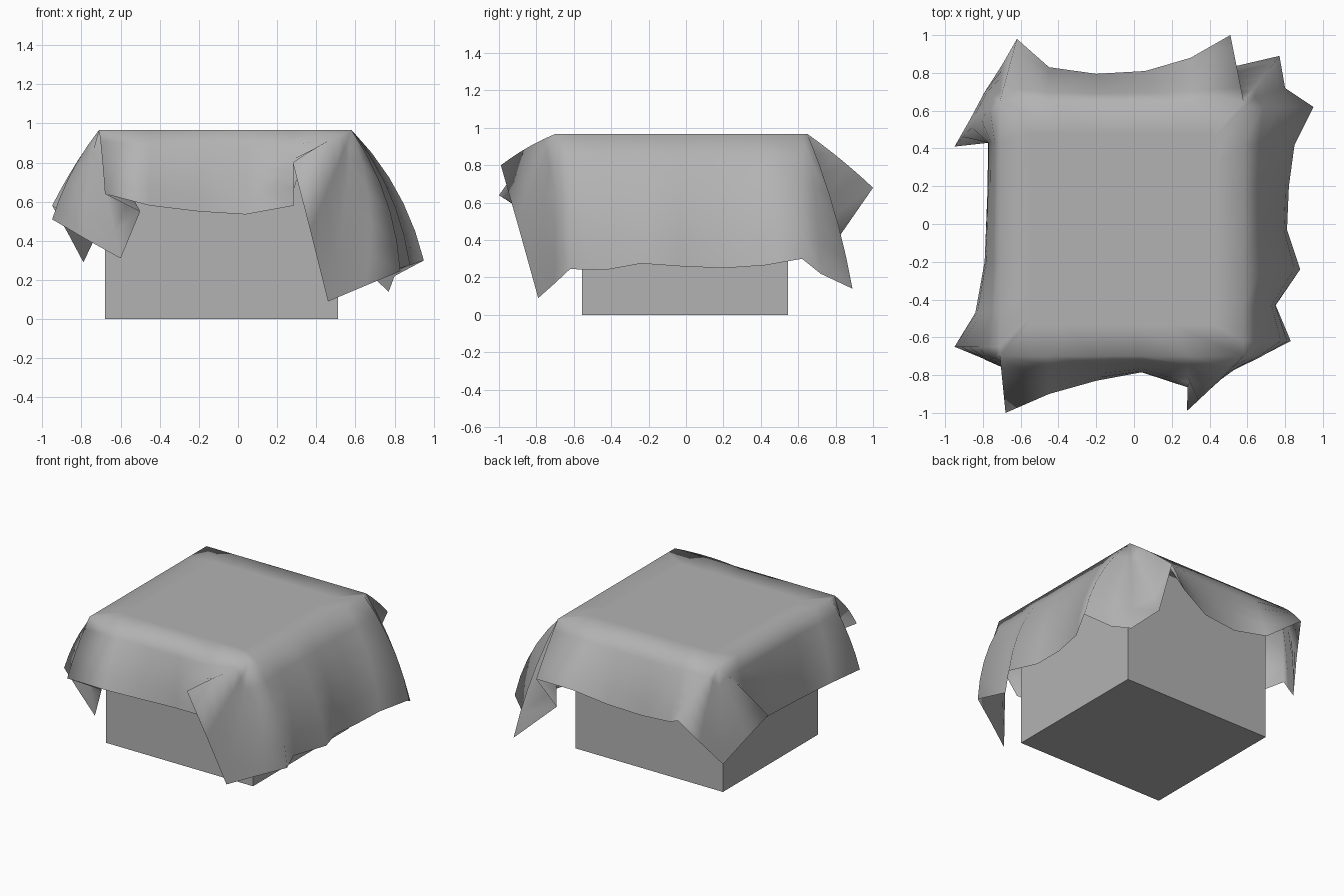
import bpy, bmesh
from mathutils import Vector

if "Cube" in bpy.data.objects:
    bpy.data.objects.remove(bpy.data.objects["Cube"])

# Mid grey shared by both parts
grey = bpy.data.materials.new("grey")
grey.diffuse_color = (0.45, 0.45, 0.45, 1)
grey.use_nodes = True
grey.node_tree.nodes["Principled BSDF"].inputs["Base Color"].default_value = grey.diffuse_color

# Box under the cloth
bpy.ops.mesh.primitive_cube_add(size=1, location=(-0.085, -0.005, 0.465))
box = bpy.context.object
box.name = "box"
box.scale = (1.19, 1.10, 0.93)
bpy.ops.object.transform_apply(location=False, rotation=False, scale=True)
box.data.materials.append(grey)

# Flat cloth top: a rectangle at height TOP
X0, X1, Y0, Y1, TOP = -0.71, 0.58, -0.70, 0.65, 0.967
CENTRE = Vector(((X0 + X1) / 2, (Y0 + Y1) / 2, TOP))
ROWS = 5

bm = bmesh.new()
rings = [[] for _ in range(ROWS + 2)]


def drape_point(top, hem, t, stiff):
    """Point on a hanging column that bows away from the box."""
    d = hem - top
    flat = Vector((d.x, d.y, 0))
    outward = (top - CENTRE).normalized()
    if flat.dot(outward) < 0.5 * flat.length:    # folds that run sideways
        side = outward * 0.6
    else:
        side = flat.normalized()
    bow = side * -d.z + Vector((0, 0, flat.length))
    return top + d * t + bow * (stiff * d.length * t * (1 - t))


def hang(hem_points, corner=None, stiff=0.36):
    """Add columns down to the hem, from the nearest top edge or a corner."""
    for p in hem_points:
        hem = Vector(p)
        x, y = corner or (min(max(hem.x, X0), X1), min(max(hem.y, Y0), Y1))
        top = Vector((x, y, TOP))
        rings[0].append(bm.verts.new(CENTRE + (top - CENTRE) * 0.75))
        for r in range(ROWS + 1):
            rings[r + 1].append(bm.verts.new(drape_point(top, hem, r / ROWS, stiff)))


# Hem, walked round from the front left: sides alternate with corner folds
hang([(-.68, -1.0, .64)], (X0, Y0))
hang([(-.45, -.90, .58), (-.20, -.83, .55), (.04, -.785, .535), (.285, -.865, .58)])
hang([(.28, -.99, .80), (.37, -.89, .45), (.46, -.79, .09)], (X1, Y0), 0.25)
hang([(.65, -.70, .17), (.83, -.62, .245), (.75, -.43, .24), (.88, -.24, .275),
      (.81, -.03, .26), (.82, .20, .25), (.85, .42, .265), (.95, .62, .30)])
hang([(.80, .72, .22), (.77, .89, .14), (.47, .82, .42), (.51, 1.0, .68)], (X1, Y1), 0.15)
hang([(.30, .88, .61), (.06, .81, .54), (-.20, .795, .525), (-.45, .83, .56)])
hang([(-.62, .98, .67), (-.70, .84, .48), (-.79, .70, .29),
      (-.87, .55, .44), (-.95, .41, .58)], (X0, Y1), 0.25)
hang([(-.77, .43, .45), (-.77, .20, .43), (-.79, -.20, .43),
      (-.84, -.47, .45), (-.95, -.65, .51)])
hang([(-.78, -.72, .41), (-.60, -.795, .31), (-.50, -.86, .55)], (X0, Y0))

# Skin the columns and close the top
n = len(rings[0])
for upper, lower in zip(rings, rings[1:]):
    for i in range(n):
        j = (i + 1) % n
        bm.faces.new((upper[i], lower[i], lower[j], upper[j]))
bm.faces.new(rings[0])
bmesh.ops.remove_doubles(bm, verts=bm.verts, dist=0.001)

mesh = bpy.data.meshes.new("cloth")
bm.to_mesh(mesh)
bm.free()
mesh.materials.append(grey)
cloth = bpy.data.objects.new("cloth", mesh)
bpy.context.collection.objects.link(cloth)
bpy.ops.object.select_all(action='DESELECT')
cloth.select_set(True)
bpy.context.view_layer.objects.active = cloth
bpy.ops.object.shade_smooth()
